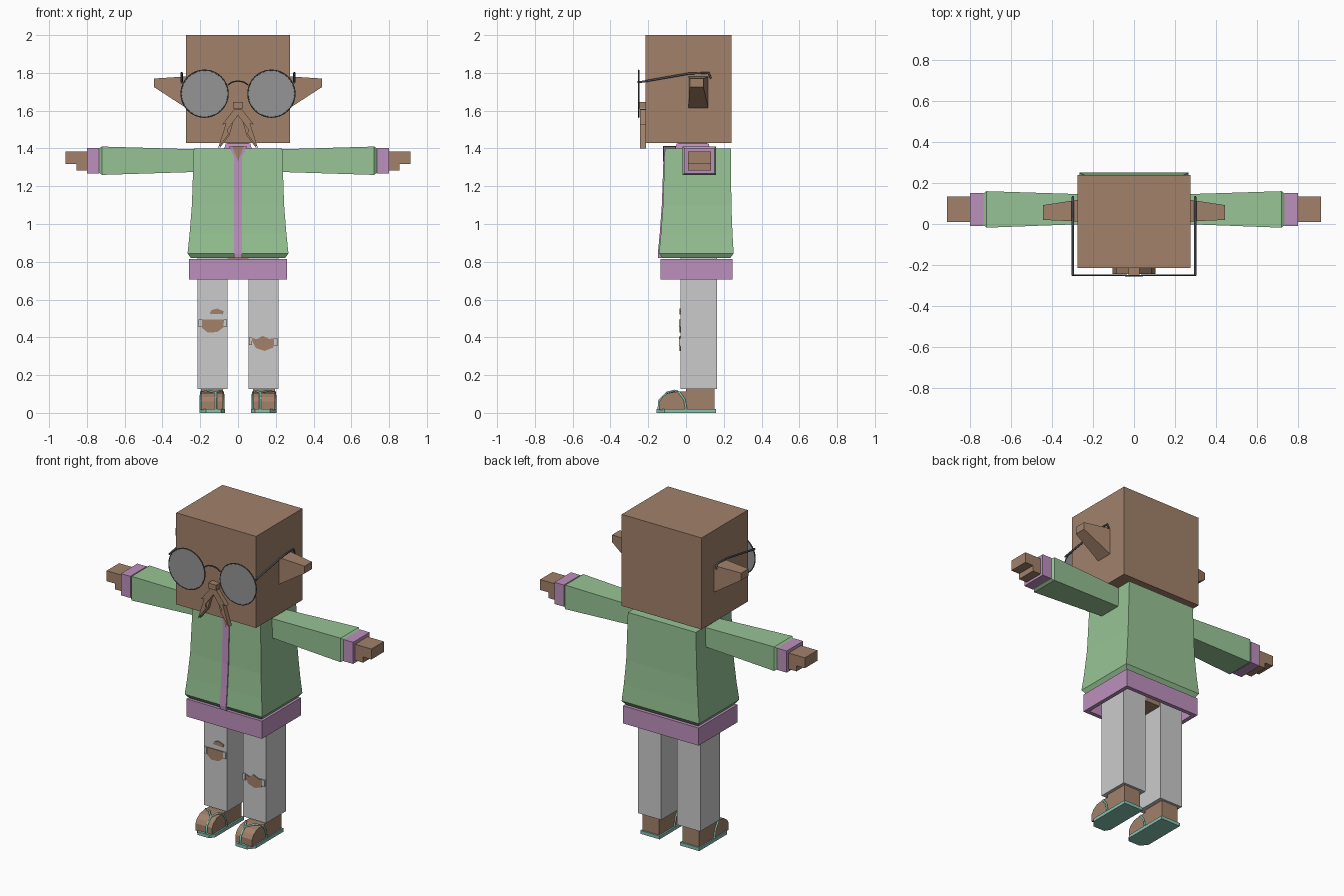
import bpy
import bmesh
from math import radians

cube = bpy.data.objects.get("Cube")
if cube:
    bpy.data.objects.remove(cube, do_unlink=True)


def material(name, rgb):
    m = bpy.data.materials.new(name)
    m.use_nodes = True
    m.diffuse_color = (*rgb, 1)
    m.node_tree.nodes["Principled BSDF"].inputs["Base Color"].default_value = (*rgb, 1)
    return m


SKIN = material("brown skin", (0.36, 0.22, 0.145))
GREEN = material("green jacket", (0.31, 0.55, 0.30))
PURPLE = material("purple trim", (0.51, 0.28, 0.51))
PANTS = material("pale grey trousers", (0.60, 0.60, 0.60))
LENS = material("grey lens", (0.30, 0.30, 0.30))
WIRE = material("dark wire", (0.07, 0.08, 0.09))
TEAL = material("teal sandal", (0.24, 0.54, 0.44))

SIDES = (("left", 1), ("right", -1))


def loft(name, rings, mat, side=1, hollow=False):
    """Join loops of points; side=-1 mirrors across x."""
    bm = bmesh.new()
    loops = [[bm.verts.new((x * side, y, z)) for x, y, z in r] for r in rings]
    pairs = list(zip(loops, loops[1:]))
    if hollow:
        pairs.append((loops[-1], loops[0]))
    else:
        bm.faces.new(loops[0])
        bm.faces.new(loops[-1])
    for a, b in pairs:
        for i in range(len(a)):
            j = (i + 1) % len(a)
            bm.faces.new((a[i], a[j], b[j], b[i]))
    bmesh.ops.recalc_face_normals(bm, faces=bm.faces)
    mesh = bpy.data.meshes.new(name)
    bm.to_mesh(mesh)
    bm.free()
    mesh.materials.append(mat)
    ob = bpy.data.objects.new(name, mesh)
    bpy.context.collection.objects.link(ob)
    return ob


def place(axis, pos, a, b):
    return {"x": (pos, a, b), "y": (a, pos, b), "z": (a, b, pos)}[axis]


def taper(name, axis, stations, mat, side=1, hollow=False):
    """Rectangular sections (position, a0, a1, b0, b1) along an axis."""
    rings = [[place(axis, p, a, b) for a, b in ((a0, b0), (a1, b0), (a1, b1), (a0, b1))]
             for p, a0, a1, b0, b1 in stations]
    return loft(name, rings, mat, side, hollow)


def box(name, x0, x1, y0, y1, z0, z1, mat, side=1):
    return taper(name, "z", [(z0, x0, x1, y0, y1), (z1, x0, x1, y0, y1)], mat, side)


def prism(name, axis, profile, lo, hi, mat, side=1):
    return loft(name, [[place(axis, p, a, b) for a, b in profile] for p in (lo, hi)], mat, side)


def tube(name, points, radius, mat, side=1):
    curve = bpy.data.curves.new(name, "CURVE")
    curve.dimensions = "3D"
    curve.bevel_depth = radius
    curve.bevel_resolution = 1
    curve.use_fill_caps = True
    spline = curve.splines.new("POLY")
    spline.points.add(len(points) - 1)
    for p, (x, y, z) in zip(spline.points, points):
        p.co = (x * side, y, z, 1)
    curve.materials.append(mat)
    ob = bpy.data.objects.new(name, curve)
    bpy.context.collection.objects.link(ob)
    bpy.ops.object.select_all(action="DESELECT")
    ob.select_set(True)
    bpy.context.view_layer.objects.active = ob
    bpy.ops.object.convert(target="MESH")


# Head, neck and nose
box("head", -0.275, 0.275, -0.215, 0.24, 1.43, 2.0, SKIN)
box("neck", -0.055, 0.055, -0.04, 0.11, 1.36, 1.44, SKIN)
box("nose", -0.027, 0.027, -0.255, -0.21, 1.612, 1.645, SKIN)

# Jacket body, hem and collar
taper("jacket_body", "z", [
    (0.82, -0.25, 0.25, -0.125, 0.235),
    (0.845, -0.267, 0.267, -0.143, 0.252),
    (0.95, -0.256, 0.256, -0.133, 0.246),
    (1.10, -0.244, 0.244, -0.122, 0.24),
    (1.40, -0.234, 0.234, -0.112, 0.238)], GREEN)
taper("jacket_hem", "z", [
    (0.705, -0.26, 0.26, -0.135, 0.247),
    (0.815, -0.26, 0.26, -0.135, 0.247),
    (0.815, -0.235, 0.235, -0.11, 0.222),
    (0.705, -0.235, 0.235, -0.11, 0.222)], PURPLE, hollow=True)
taper("collar", "z", [
    (1.39, -0.075, 0.075, -0.06, 0.13),
    (1.425, -0.065, 0.065, -0.05, 0.12),
    (1.425, -0.055, 0.055, -0.04, 0.11),
    (1.39, -0.055, 0.055, -0.04, 0.11)], PURPLE, hollow=True)
box("pelvis", -0.2, 0.2, -0.025, 0.16, 0.725, 0.83, SKIN)

# Front strip follows the flare of the jacket
strip = [(0.82, -0.147), (0.845, -0.149), (0.95, -0.139), (1.10, -0.128), (1.36, -0.119)]
taper("front_strip", "z", [(z, -0.022, 0.022, y, y + 0.03) for z, y in strip], PURPLE)
prism("collar_opening", "y", [(-0.022, 1.36), (0.022, 1.36), (0.048, 1.41), (-0.048, 1.41)],
      -0.119, -0.05, PURPLE)
prism("neck_opening", "y", [(0, 1.33), (0.03, 1.412), (-0.03, 1.412)], -0.123, -0.05, SKIN)

# Glasses bridge
tube("glasses_bridge", [(-0.055, -0.25, 1.735), (-0.03, -0.252, 1.752), (0, -0.252, 1.757),
                        (0.03, -0.252, 1.752), (0.055, -0.25, 1.735)], 0.004, WIRE)

for label, s in SIDES:
    # Ear
    taper(label + "_ear", "x", [(0.26, 0.012, 0.12, 1.605, 1.782),
                                (0.445, 0.02, 0.092, 1.725, 1.77)], SKIN, s)

    # Moustache half: swept lobe with two ragged tips
    prism(label + "_moustache", "y", [
        (0, 1.61), (0.022, 1.605), (0.085, 1.525), (0.064, 1.532), (0.106, 1.40),
        (0.05, 1.475), (0.055, 1.50), (0, 1.575)], -0.243, -0.212, SKIN, s)
    prism(label + "_moustache_tip", "y", [(0.02, 1.56), (0.055, 1.52), (0.098, 1.40),
                                          (0.045, 1.47)], -0.235, -0.212, SKIN, s)

    # Glasses lens, rim and temple arm
    bpy.ops.mesh.primitive_cylinder_add(vertices=32, radius=0.125, depth=0.005,
                                        location=(0.177 * s, -0.25, 1.69),
                                        rotation=(radians(90), 0, 0))
    lens = bpy.context.object
    lens.name = label + "_lens"
    lens.data.materials.append(LENS)
    bpy.ops.object.shade_smooth_by_angle()
    bpy.ops.mesh.primitive_torus_add(major_radius=0.124, minor_radius=0.004,
                                     major_segments=32, minor_segments=6,
                                     location=(0.177 * s, -0.25, 1.69),
                                     rotation=(radians(90), 0, 0))
    rim = bpy.context.object
    rim.name = label + "_lens_rim"
    rim.data.materials.append(WIRE)
    tube(label + "_temple_arm", [(0.298, -0.25, 1.75), (0.298, 0.02, 1.797),
                                 (0.298, 0.12, 1.80), (0.298, 0.132, 1.77)], 0.006, WIRE, s)

    # Sleeve, cuff and hand
    taper(label + "_sleeve", "x", [
        (0.2, 0.0, 0.145, 1.277, 1.395), (0.24, 0.0, 0.145, 1.275, 1.396),
        (0.72, -0.018, 0.16, 1.26, 1.41), (0.735, -0.005, 0.148, 1.27, 1.40)], GREEN, s)
    box(label + "_cuff", 0.735, 0.80, -0.01, 0.152, 1.268, 1.403, PURPLE, s)
    prism(label + "_hand", "y", [(0.79, 1.283), (0.855, 1.283), (0.855, 1.318),
                                 (0.912, 1.318), (0.912, 1.383), (0.79, 1.383)],
          0.01, 0.133, SKIN, s)

    # Trouser leg
    box(label + "_trouser_leg", 0.055, 0.214, -0.03, 0.165, 0.127, 0.82, PANTS, s)

    # Foot: heel block and rounded toe
    box(label + "_heel", 0.08, 0.195, 0.0, 0.15, 0.015, 0.13, SKIN, s)
    prism(label + "_toes", "x", [(0.01, 0.015), (-0.14, 0.015), (-0.14, 0.06), (-0.125, 0.085),
                                 (-0.095, 0.105), (-0.05, 0.112), (0.01, 0.112)],
          0.08, 0.195, SKIN, s)

    # Sandal sole and forked strap
    prism(label + "_sandal_sole", "z", [
        (0.07, 0.16), (0.07, -0.125), (0.09, -0.155), (0.17, -0.155),
        (0.203, -0.115), (0.203, 0.16)], 0, 0.02, TEAL, s)
    for part, x in (("inner", 0.078), ("outer", 0.197)):
        tube(f"{label}_{part}_strap", [
            (0.117, -0.146, 0.015), (0.117, -0.142, 0.065), (0.117, -0.10, 0.107),
            (0.117 * 0.5 + x * 0.5, -0.06, 0.117), (x, -0.035, 0.108),
            (x, -0.008, 0.07), (x, 0.002, 0.015)], 0.006, TEAL, s)

# Torn patches on the trouser fronts
rips = {
    "right_knee_rip": [(-0.19, 0.495), (-0.08, 0.495), (-0.075, 0.455), (-0.11, 0.428),
                       (-0.16, 0.425), (-0.19, 0.45)],
    "right_small_rip": [(-0.15, 0.525), (-0.08, 0.522), (-0.075, 0.538), (-0.11, 0.552),
                        (-0.14, 0.545)],
    "left_knee_rip": [(0.065, 0.40), (0.10, 0.39), (0.13, 0.408), (0.165, 0.392), (0.203, 0.395),
                      (0.185, 0.345), (0.14, 0.328), (0.095, 0.343)],
}
for name, outline in rips.items():
    prism(name, "y", outline, -0.035, -0.028, SKIN)
# Frayed flaps beside the knee rips
for name, x, z in (("right_outer_flap", -0.2, 0.475), ("right_inner_flap", -0.068, 0.475),
                   ("left_inner_flap", 0.066, 0.38), ("left_outer_flap", 0.2, 0.375)):
    prism(name, "y", [(x - 0.009, z + 0.02), (x + 0.009, z + 0.02), (x + 0.009, z - 0.02),
                      (x - 0.009, z - 0.02)], -0.038, -0.029, PANTS)
